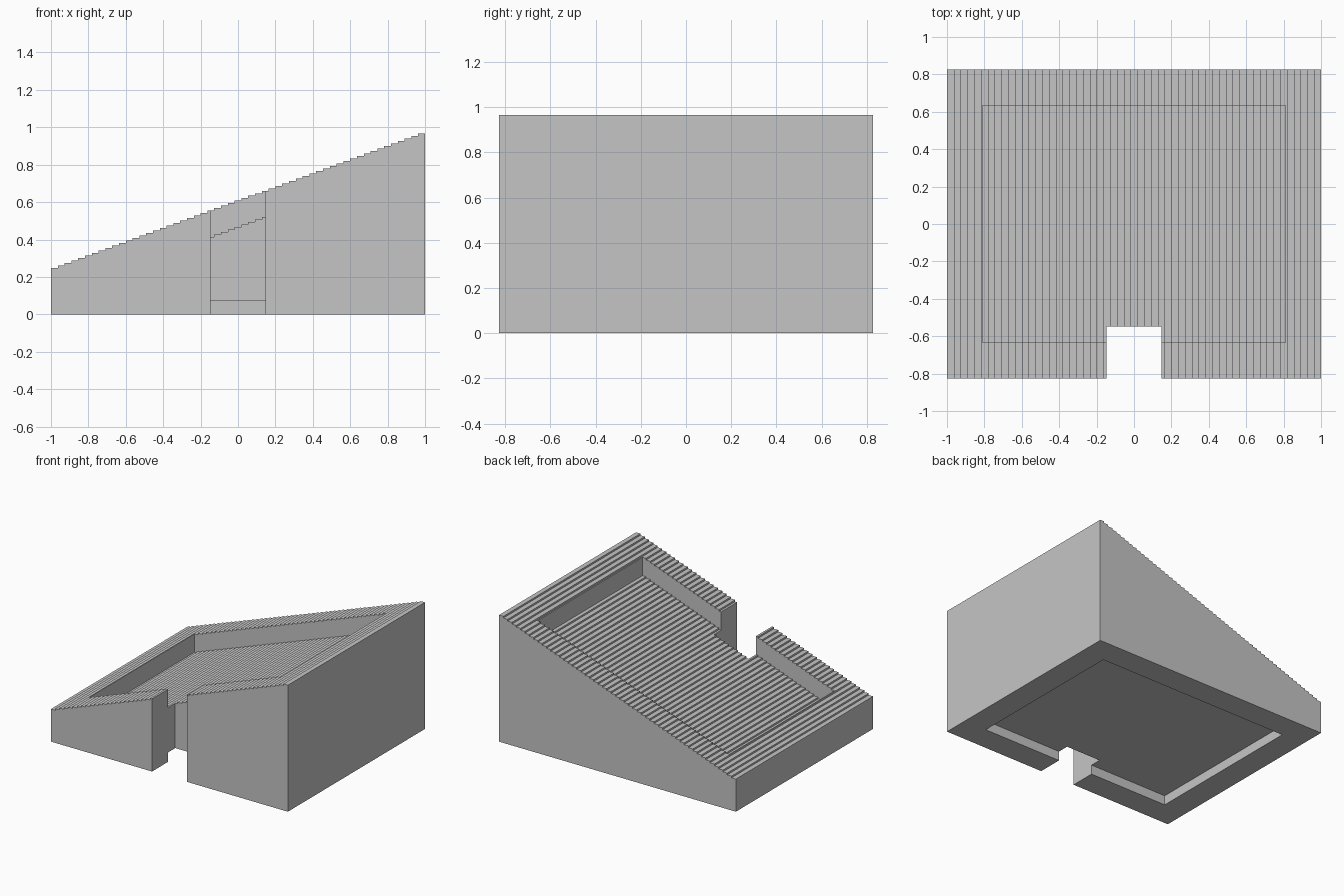
import bpy
import bmesh

STEPS = 55
LOW, HIGH = 0.249, 0.966
HALF_DEPTH = 0.827
RUN = 2 / STEPS
RISE = (HIGH - LOW) / (STEPS - 1)

if "Cube" in bpy.data.objects:
    bpy.data.objects.remove(bpy.data.objects["Cube"], do_unlink=True)

grey = bpy.data.materials.new("plain grey")
grey.use_nodes = True
colour = (0.56, 0.56, 0.56, 1)
grey.diffuse_color = colour
grey.node_tree.nodes["Principled BSDF"].inputs["Base Color"].default_value = colour


def stairs(x0, x1, drop):
    """Stepped line climbing towards +x, clipped to the range x0..x1."""
    points = []
    for i in range(STEPS):
        a = max(-1 + i * RUN, x0)
        b = min(-1 + (i + 1) * RUN, x1)
        if b - a > 0.0001:
            z = LOW + i * RISE - drop
            points += [(a, z), (b, z)]
    return points


def prism(name, profile, y0, y1):
    """Extrude an x-z profile from y0 to y1."""
    bm = bmesh.new()
    face = bm.faces.new([bm.verts.new((x, y0, z)) for x, z in profile])
    moved = bmesh.ops.extrude_face_region(bm, geom=[face])["geom"]
    verts = [v for v in moved if isinstance(v, bmesh.types.BMVert)]
    bmesh.ops.translate(bm, verts=verts, vec=(0, y1 - y0, 0))
    bmesh.ops.recalc_face_normals(bm, faces=bm.faces)
    mesh = bpy.data.meshes.new(name)
    bm.to_mesh(mesh)
    bm.free()
    mesh.materials.append(grey)
    obj = bpy.data.objects.new(name, mesh)
    bpy.context.collection.objects.link(obj)
    return obj


def rectangle(half_width, z0, z1):
    return [(-half_width, z0), (half_width, z0), (half_width, z1), (-half_width, z1)]


# Wedge body with a finely stepped sloping top
body = prism("stepped_wedge", stairs(-1, 1, 0) + [(1, 0), (-1, 0)],
             -HALF_DEPTH, HALF_DEPTH)

# Sloped tray in the top, shallow recess underneath, cable notch in the front
tray_x, tray_y = 0.81, 0.634
cutters = [
    prism("tray_cutter", stairs(-tray_x, tray_x, 0.14) + [(tray_x, 1.5), (-tray_x, 1.5)],
          -tray_y, tray_y),
    prism("underside_cutter", rectangle(tray_x, -0.5, 0.072), -tray_y, tray_y),
    prism("notch_cutter", rectangle(0.147, -0.6, 1.6), -1, -0.547),
]

bpy.context.view_layer.objects.active = body
for cutter in cutters:
    cutter.hide_render = True
    cut = body.modifiers.new(cutter.name, 'BOOLEAN')
    cut.operation = 'DIFFERENCE'
    cut.solver = 'EXACT'
    cut.object = cutter
    bpy.ops.object.modifier_apply(modifier=cut.name)
    bpy.data.objects.remove(cutter, do_unlink=True)
